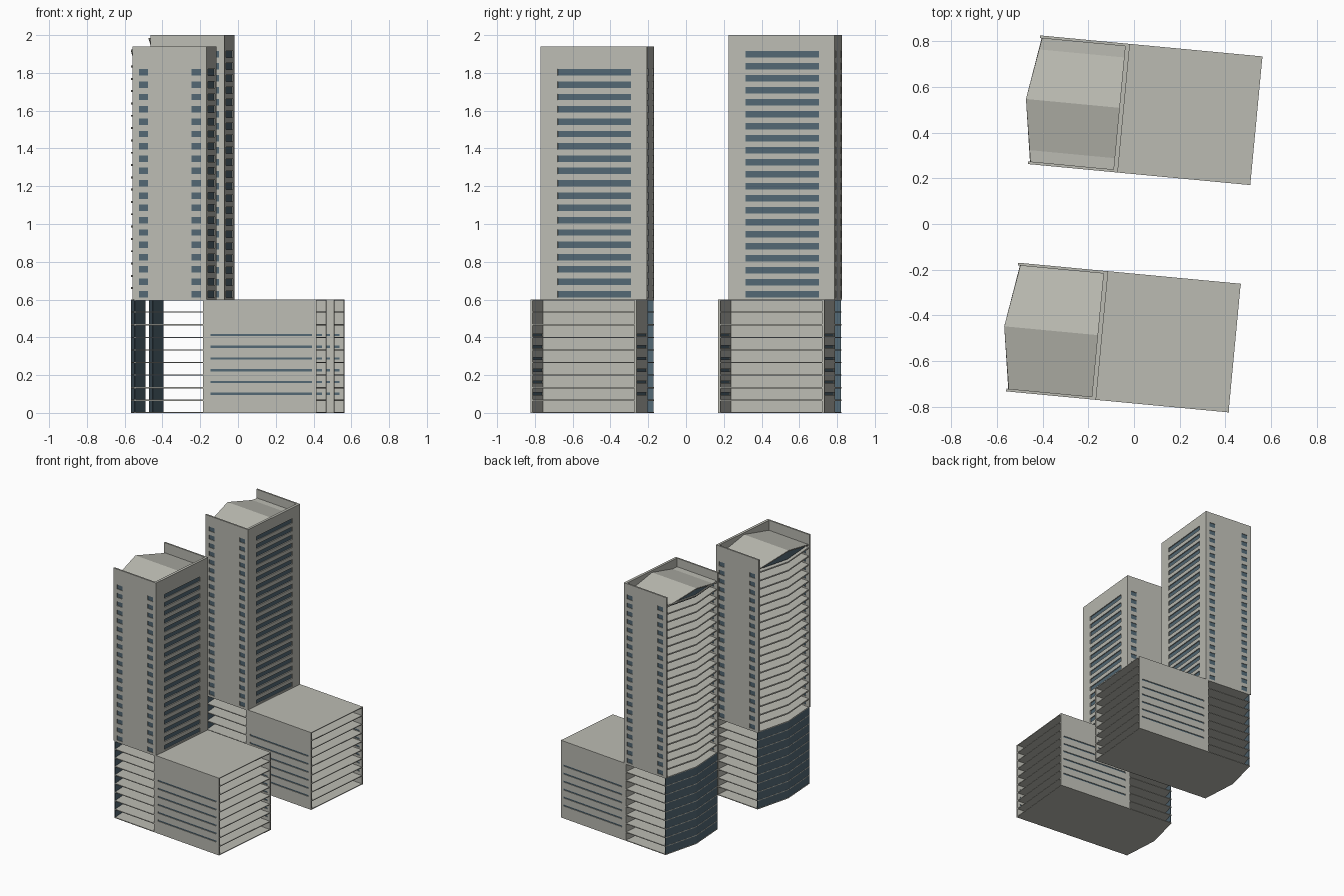
import bpy, bmesh, math
from mathutils import Matrix, Vector

if "Cube" in bpy.data.objects:
    bpy.data.objects.remove(bpy.data.objects["Cube"])

def material(name, rgb):
    m = bpy.data.materials.new(name)
    m.diffuse_color = (*rgb, 1)
    m.use_nodes = True
    m.node_tree.nodes["Principled BSDF"].inputs["Base Color"].default_value = m.diffuse_color
    return m

CONCRETE = material("warm grey concrete", (0.50, 0.50, 0.45))
GLASS = material("blue grey glass", (0.085, 0.138, 0.175))

W, D, P = 0.395, 0.565, 0.583      # tower width, depth, podium width
T, TR = 0.012, 0.02                # side wall and right wall thickness
BASE = 0.6                         # podium height
TIP, END = -0.43, -0.385           # bent facade: middle and ends

def make(name, bm, mat, frame):
    bmesh.ops.recalc_face_normals(bm, faces=bm.faces)
    me = bpy.data.meshes.new(name)
    bm.to_mesh(me)
    bm.free()
    me.materials.append(mat)
    ob = bpy.data.objects.new(name, me)
    ob.matrix_world = frame
    bpy.context.collection.objects.link(ob)

def prism(bm, outline, vec):
    """Extrude a closed polygon of 3D points along a vector."""
    a = [bm.verts.new(p) for p in outline]
    b = [bm.verts.new(Vector(p) + Vector(vec)) for p in outline]
    bm.faces.new(a)
    bm.faces.new(b[::-1])
    for i in range(len(a)):
        j = (i + 1) % len(a)
        bm.faces.new((a[i], a[j], b[j], b[i]))

def box(bm, x0, x1, y0, y1, z0, z1):
    prism(bm, [(x0, y0, z0), (x1, y0, z0), (x1, y1, z0), (x0, y1, z0)], (0, 0, z1 - z0))

def wall(name, frame, along, span, depth, z0, z1, columns, rows):
    """Wall with rows of openings in each column and glass set inside it."""
    solid, panes = bmesh.new(), bmesh.new()
    def piece(bm, a, b, d, lo, hi):
        if along == "x":
            box(bm, a, b, d[0], d[1], lo, hi)
        else:
            box(bm, d[0], d[1], a, b, lo, hi)
    edges = [span[0]] + [e for c in columns for e in c] + [span[1]]
    for a, b in zip(edges[::2], edges[1::2]):
        piece(solid, a, b, depth, z0, z1)
    levels = [z0] + [e for r in rows for e in r] + [z1]
    t = depth[1] - depth[0]
    inner = (depth[0] + 0.35 * t, depth[1] - 0.35 * t)
    for a, b in columns:
        for lo, hi in zip(levels[::2], levels[1::2]):
            piece(solid, a, b, depth, lo, hi)
        piece(panes, a, b, inner, rows[0][0] - 0.002, rows[-1][1] + 0.002)
    make(name, solid, CONCRETE, frame)
    make(name + "_glass", panes, GLASS, frame)

def bent_plan(z, inset=0.0, y0=T):
    return [(-TR, y0, z), (-TR, D - y0, z), (END + inset, D - y0, z),
            (TIP + inset, D / 2, z), (END + inset, y0, z)]

def building(tag, origin, top, floors, pitch):
    frame = Matrix.Translation((*origin, 0)) @ Matrix.Rotation(math.radians(-5.4), 4, "Z")
    eave, ridge = top - 0.078, top - 0.015
    step = BASE / 9

    # Podium: slotted side walls, open end with floor slabs, lid and bottom
    slots = [(0.096 + 0.062 * i, 0.108 + 0.062 * i) for i in range(6)]
    for side, y in (("front", 0), ("back", D - T)):
        wall(f"{tag}_podium_{side}_wall", frame, "x", (0, P), (y, y + T),
             0, BASE, [(0.02, 0.56)], slots)
    bm = bmesh.new()
    for i in range(10):
        z = min(max(i * step - 0.003, 0), BASE - 0.006)
        box(bm, 0, P - 0.001, T, D - T, z, z + 0.006)
    make(f"{tag}_podium_slabs", bm, CONCRETE, frame)

    # Open lower storeys beneath the tower
    bm = bmesh.new()
    for i in range(10):
        z = min(max(i * step - 0.003, 0), BASE - 0.006)
        prism(bm, bent_plan(z, y0=0.0), (0, 0, 0.006))
    make(f"{tag}_lower_slabs", bm, CONCRETE, frame)
    bm = bmesh.new()
    outer = [(END, 0.002), (TIP, D / 2), (END, D - 0.002)]
    plan = [(x + 0.001, y, 0.001) for x, y in outer]
    plan += [(x + 0.007, y, 0.001) for x, y in outer[::-1]]
    prism(bm, plan, (0, 0, BASE - 0.002))
    make(f"{tag}_lower_bent_glazing", bm, GLASS, frame)
    bm = bmesh.new()
    box(bm, -TR, 0, 0, D, 0, BASE)
    make(f"{tag}_dividing_wall", bm, CONCRETE, frame)

    # Tower walls with window openings
    rows = [(BASE + 0.012 + pitch * i, BASE + 0.046 + pitch * i) for i in range(floors)]
    for side, y in (("front", 0), ("back", D - T)):
        wall(f"{tag}_tower_{side}_wall", frame, "x", (-W, 0), (y, y + T),
             BASE, top, [(-0.36, -0.312), (-0.08, -0.03)], rows)
    wall(f"{tag}_tower_right_wall", frame, "y", (T, D - T), (-TR, 0),
         BASE, top, [(0.09, 0.48)], rows)

    # Balcony slabs along the bent face
    bm = bmesh.new()
    for i in range(1, floors + 1):
        prism(bm, bent_plan(BASE + pitch * i - 0.01), (0, 0, 0.01))
    make(f"{tag}_balcony_slabs", bm, CONCRETE, frame)

    # Glazing set back behind the balconies
    bm = bmesh.new()
    setback = [(END + 0.12, T), (TIP + 0.12, D / 2), (END + 0.12, D - T)]
    plan = [(x, y, BASE) for x, y in setback]
    plan += [(x + 0.006, y, BASE) for x, y in setback[::-1]]
    prism(bm, plan, (0, 0, eave - BASE))
    make(f"{tag}_balcony_glazing", bm, GLASS, frame)

    # Gable roof following the bent face, with a glazed gable end
    bm = bmesh.new()
    for y in (T, D - T):
        prism(bm, [(-TR, y, eave), (-TR, D / 2, ridge), (TIP, D / 2, ridge), (END, y, eave)],
              (0, 0, -0.008))
    make(f"{tag}_gable_roof", bm, CONCRETE, frame)
    bm = bmesh.new()
    for y in (T, D - T):
        prism(bm, [(END + 0.008, y, eave - 0.007), (TIP + 0.008, D / 2, ridge - 0.007),
                   (TIP + 0.008, D / 2, eave - 0.007)], (0.006, 0, 0))
    make(f"{tag}_gable_glass", bm, GLASS, frame)

building("front", (-0.166, -0.769), 1.94, 19, 0.0652)
building("rear", (-0.071, 0.225), 2.0, 21, 0.0635)
